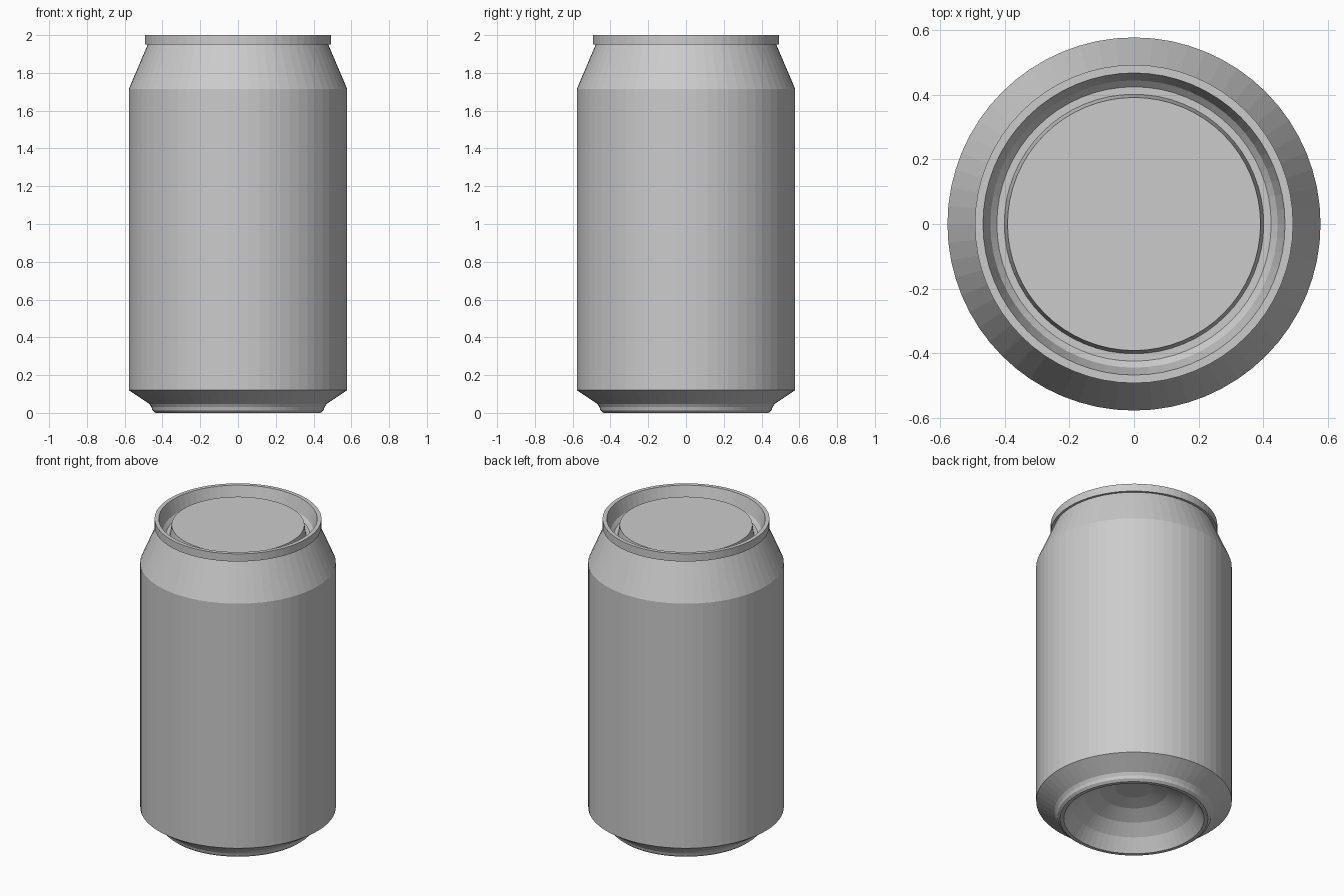
import bpy, bmesh, math

if "Cube" in bpy.data.objects:
    bpy.data.objects.remove(bpy.data.objects["Cube"])

SIDES = 64

metal = bpy.data.materials.new("plain_metal_grey")
metal.diffuse_color = (0.6, 0.6, 0.6, 1.0)
metal.use_nodes = True
metal.node_tree.nodes["Principled BSDF"].inputs["Base Color"].default_value = metal.diffuse_color


def lathe(name, profile):
    """Revolve an (r, z) profile about z into a closed, flat-shaded solid.
    The first and last points become flat discs."""
    bm = bmesh.new()
    rings = []
    for r, z in profile:
        rings.append([bm.verts.new((r * math.cos(2 * math.pi * k / SIDES),
                                    r * math.sin(2 * math.pi * k / SIDES), z))
                      for k in range(SIDES)])
    for a, b in zip(rings, rings[1:]):
        for k in range(SIDES):
            n = (k + 1) % SIDES
            bm.faces.new((a[k], a[n], b[n], b[k]))
    bm.faces.new(rings[0][::-1])
    bm.faces.new(rings[-1])
    bmesh.ops.recalc_face_normals(bm, faces=bm.faces)
    mesh = bpy.data.meshes.new(name)
    bm.to_mesh(mesh)
    bm.free()
    mesh.materials.append(metal)
    ob = bpy.data.objects.new(name, mesh)
    bpy.context.collection.objects.link(ob)
    return ob


# hollow dome underneath, seen from below
base_dome = [(0.11, 0.207), (0.20, 0.185), (0.29, 0.14), (0.36, 0.08), (0.405, 0.015)]
# standing ring and base chamfer
foot = [(0.415, 0.0), (0.437, 0.0), (0.453, 0.013), (0.458, 0.03), (0.47, 0.048)]
# straight wall and tapered neck
wall = [(0.578, 0.12), (0.578, 1.715), (0.478, 1.95)]
# rolled rim
rim = [(0.493, 1.95), (0.493, 2.0), (0.468, 2.0)]
# countersunk groove and raised lid panel
lid = [(0.445, 1.915), (0.425, 1.895), (0.402, 1.895), (0.392, 1.96)]

lathe("drink_can", base_dome + foot + wall + rim + lid)
